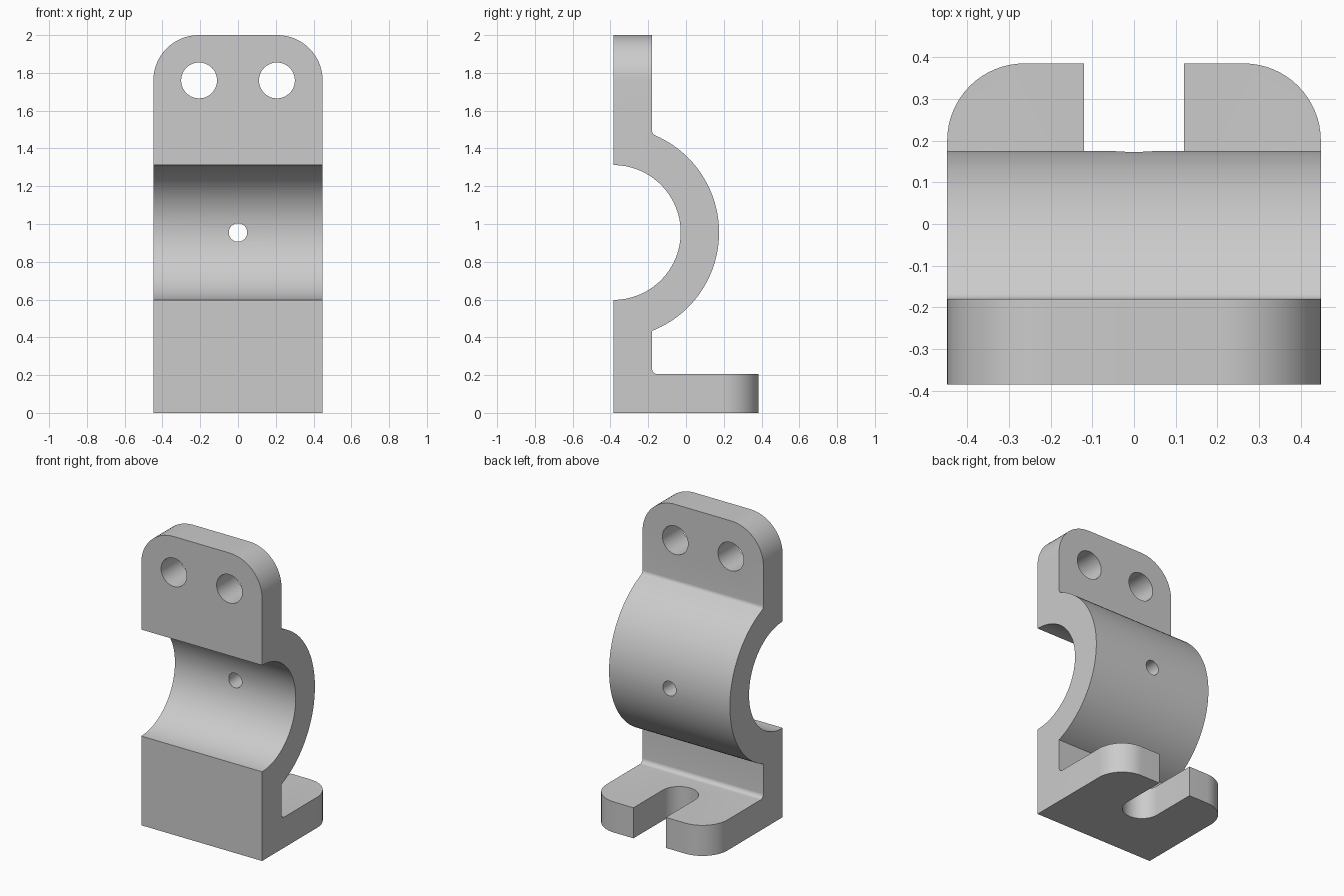
import bpy, bmesh
from math import cos, sin, pi, atan2, sqrt
from mathutils import Vector

cube = bpy.data.objects.get("Cube")
if cube:
    bpy.data.objects.remove(cube, do_unlink=True)

# Main dimensions
W, FRONT, BACK, TOP = 0.448, -0.385, 0.385, 2.0
T = 0.205                      # wall thickness
WALL = FRONT + T               # back face of the upright plate
CZ, R_IN, R_OUT = 0.955, 0.357, 0.56
FILLET = 0.03

grey = bpy.data.materials.new("plain grey")
grey.use_nodes = True
colour = (0.6, 0.6, 0.6, 1)
grey.diffuse_color = colour
grey.node_tree.nodes["Principled BSDF"].inputs["Base Color"].default_value = colour


def arc(cx, cy, r, a0, a1, n):
    return [(cx + r * cos(a0 + (a1 - a0) * i / n),
             cy + r * sin(a0 + (a1 - a0) * i / n)) for i in range(n + 1)]


def prism(name, outline, place, sweep):
    """Extrude a flat outline along the sweep vector."""
    bm = bmesh.new()
    face = bm.faces.new([bm.verts.new(place(a, b)) for a, b in outline])
    new = bmesh.ops.extrude_face_region(bm, geom=[face], use_keep_orig=True)["geom"]
    bmesh.ops.translate(bm, vec=Vector(sweep),
                        verts=[v for v in new if isinstance(v, bmesh.types.BMVert)])
    bmesh.ops.recalc_face_normals(bm, faces=bm.faces)
    mesh = bpy.data.meshes.new(name)
    bm.to_mesh(mesh)
    bm.free()
    obj = bpy.data.objects.new(name, mesh)
    bpy.context.collection.objects.link(obj)
    mesh.materials.append(grey)
    return obj


def round_corners(obj, test, radius):
    """Round the edges whose two ends both pass the test."""
    bm = bmesh.new()
    bm.from_mesh(obj.data)
    edges = [e for e in bm.edges if all(test(v.co) for v in e.verts)
             and abs(e.verts[0].co.x - e.verts[1].co.x) < 0.01]
    bmesh.ops.bevel(bm, geom=edges, offset=radius, offset_type='OFFSET',
                    segments=16, profile=0.5, affect='EDGES')
    bm.to_mesh(obj.data)
    bm.free()


# Side profile: plate, half ring and foot
half = sqrt(R_OUT ** 2 - T ** 2)
fy = T + FILLET
fz = sqrt((R_OUT + FILLET) ** 2 - fy ** 2)
lean = atan2(fz, fy)
profile = [(FRONT, 0), (BACK, 0), (BACK, T)]
profile += arc(WALL + FILLET, T + FILLET, FILLET, 1.5 * pi, pi, 8)
profile += arc(FRONT, CZ, R_OUT, -atan2(half, T), lean, 48)
profile += arc(WALL + FILLET, CZ + fz, FILLET, lean - pi, -pi, 8)[1:]
profile += [(WALL, TOP), (FRONT, TOP)]
profile += arc(FRONT, CZ, R_IN, pi / 2, -pi / 2, 48)
bracket = prism("clamp_bracket", profile, lambda y, z: (-W, y, z), (2 * W, 0, 0))

# Rounded plate top and rounded foot ends
round_corners(bracket, lambda c: c.z > TOP - 0.001, 0.24)
round_corners(bracket, lambda c: c.y > BACK - 0.001, 0.185)

# Bolt holes, oil hole and open slot in the foot
cutters = []
for name, x, z, r in (("right_bolt_hole", -0.206, 1.76, 0.095),
                      ("left_bolt_hole", 0.206, 1.76, 0.095),
                      ("oil_hole", 0, CZ, 0.049)):
    ring = arc(x, z, r, 0, 2 * pi, 48)[:-1]
    cutters.append(prism(name, ring, lambda a, b: (a, -0.6, b), (0, 1.2, 0)))
slot = arc(0, 0.075, 0.12, pi, 2 * pi, 32) + [(0.12, 0.6), (-0.12, 0.6)]
cutters.append(prism("foot_slot", slot, lambda a, b: (a, b, -0.1), (0, 0, 0.4)))

bpy.context.view_layer.objects.active = bracket
for cutter in cutters:
    cutter.hide_render = True
    mod = bracket.modifiers.new(cutter.name, 'BOOLEAN')
    mod.operation, mod.solver, mod.object = 'DIFFERENCE', 'EXACT', cutter
    bpy.ops.object.modifier_apply(modifier=mod.name)
for cutter in cutters:
    bpy.data.objects.remove(cutter, do_unlink=True)

bpy.ops.object.select_all(action='DESELECT')
bracket.select_set(True)
bpy.ops.object.shade_smooth_by_angle(angle=pi / 6)
